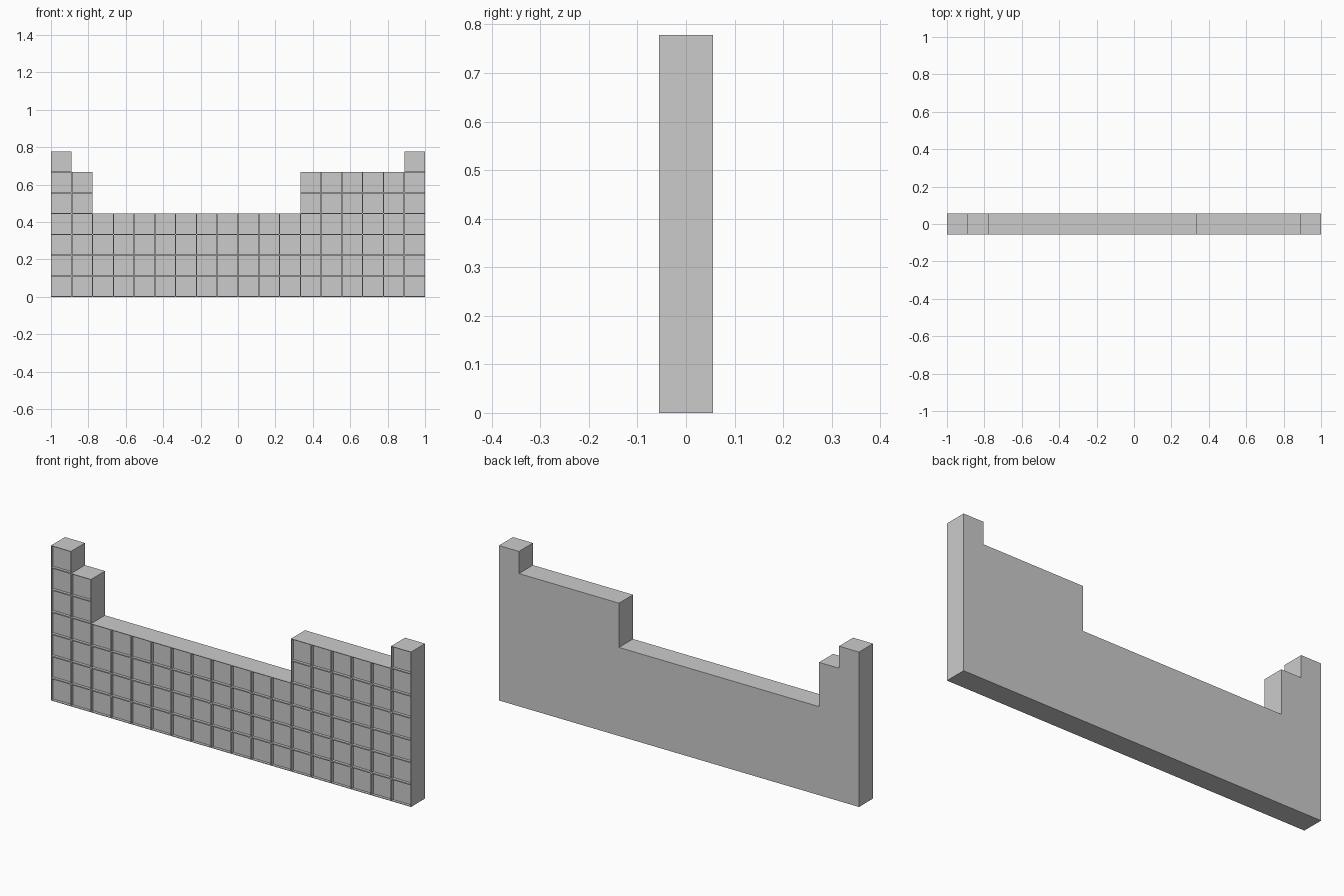
import bpy, bmesh
from mathutils import Vector

if "Cube" in bpy.data.objects:
    bpy.data.objects.remove(bpy.data.objects["Cube"])

CELL = 2 / 18
HALF = CELL / 2
FRAME, RECESS = 0.004, 0.014
HEIGHTS = [7, 6] + [4] * 10 + [6] * 5 + [7]

# Stepped front made of square cells
bm = bmesh.new()
front = []
for col, height in enumerate(HEIGHTS):
    for row in range(height):
        x, z = -1 + col * CELL, row * CELL
        corners = [(x, z), (x + CELL, z), (x + CELL, z + CELL), (x, z + CELL)]
        front.append(bm.faces.new([bm.verts.new((a, -HALF, b)) for a, b in corners]))
bmesh.ops.remove_doubles(bm, verts=bm.verts, dist=1e-4)

# Thickness of the wall, with a plain back
front = list(bm.faces)
back = bmesh.ops.extrude_face_region(bm, geom=front, use_keep_orig=True)["geom"]
bmesh.ops.translate(bm, vec=Vector((0, CELL, 0)),
                    verts=[g for g in back if isinstance(g, bmesh.types.BMVert)])
bmesh.ops.recalc_face_normals(bm, faces=bm.faces)

# Recessed square panels on the front, each with a thin raised rim
front = [f for f in bm.faces if f.calc_center_median().y < -HALF + 1e-4]
bmesh.ops.inset_individual(bm, faces=front, thickness=FRAME)
bmesh.ops.inset_individual(bm, faces=front, thickness=0, depth=-RECESS)

# Merge the flat back, sides and steps into large faces
flat = [e for e in bm.edges if all(v.co.y > HALF - 1e-4 for v in e.verts)
        or abs(e.verts[0].co.y - e.verts[1].co.y) > CELL * 0.9]
bmesh.ops.dissolve_limit(bm, angle_limit=0.01, edges=flat, verts=[])

mesh = bpy.data.meshes.new("stepped_wall")
bm.to_mesh(mesh)
bm.free()
wall = bpy.data.objects.new("stepped_wall", mesh)
bpy.context.collection.objects.link(wall)
